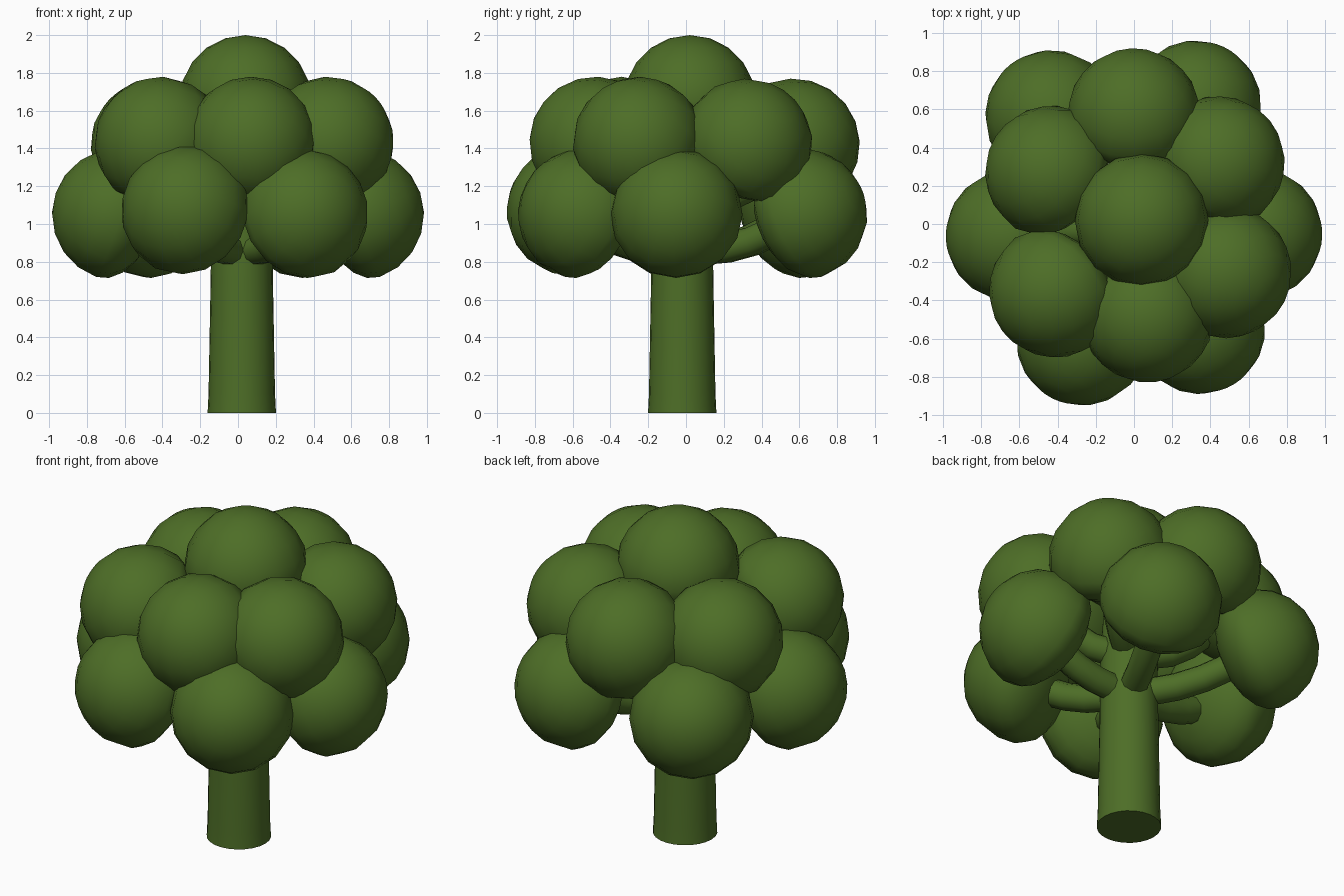
import bpy, bmesh, math
from mathutils import Vector

if "Cube" in bpy.data.objects:
    bpy.data.objects.remove(bpy.data.objects["Cube"])

green = bpy.data.materials.new("leaf green")
green.diffuse_color = (0.075, 0.155, 0.02, 1)
green.use_nodes = True
green.node_tree.nodes["Principled BSDF"].inputs["Base Color"].default_value = green.diffuse_color


def finish(bm, name, angle=60):
    mesh = bpy.data.meshes.new(name)
    bmesh.ops.recalc_face_normals(bm, faces=bm.faces)
    bm.to_mesh(mesh)
    bm.free()
    mesh.materials.append(green)
    obj = bpy.data.objects.new(name, mesh)
    bpy.context.collection.objects.link(obj)
    bpy.context.view_layer.objects.active = obj
    obj.select_set(True)
    bpy.ops.object.shade_smooth_by_angle(angle=math.radians(angle))
    obj.select_set(False)
    return obj


def tube(name, points, radii, sides):
    """Capped tube swept through the points."""
    bm = bmesh.new()
    pts = [Vector(p) for p in points]
    rings = []
    for i, p in enumerate(pts):
        d = (pts[min(i + 1, len(pts) - 1)] - pts[max(i - 1, 0)]).normalized()
        ref = Vector((1, 0, 0)) if abs(d.z) > 0.9 else Vector((0, 0, 1))
        u = d.cross(ref).normalized()
        v = d.cross(u)
        rings.append([bm.verts.new(p + radii[i] * (u * math.cos(a) + v * math.sin(a)))
                      for a in (2 * math.pi * k / sides for k in range(sides))])
    for a, b in zip(rings, rings[1:]):
        for k in range(sides):
            n = (k + 1) % sides
            bm.faces.new((a[k], a[n], b[n], b[k]))
    bm.faces.new(rings[0])
    bm.faces.new(rings[-1])
    return finish(bm, name)


def floret(name, center, axis, r=0.35):
    """Round head, flattened on its inner (stem) side."""
    bm = bmesh.new()
    bmesh.ops.create_uvsphere(bm, u_segments=16, v_segments=10, radius=r)
    for v in bm.verts:
        if v.co.z < 0:
            v.co.z *= 0.6
    rot = Vector(axis).to_track_quat('Z', 'Y').to_matrix()
    for v in bm.verts:
        v.co = rot @ v.co + Vector(center)
    finish(bm, name, 80)


# Trunk with a slight flare at the foot
tx, ty = 0.02, -0.02
tube("trunk", [(tx, ty, 0), (tx, ty, 0.1), (tx, ty, 0.7), (tx, ty, 1.1), (0.04, 0.02, 1.6)],
     [0.181, 0.176, 0.165, 0.16, 0.14], 24)

# Crown head
floret("top_floret", (0.04, 0.02, 1.65), (0, 0, 1))

# Rings of heads: (x, y, z), then outward tilt and branch height
lower = [(-0.635, -0.06, 1.05), (0.635, -0.05, 1.05), (0.32, 0.61, 1.05),
         (-0.43, 0.56, 1.05), (-0.27, -0.6, 1.07), (0.34, -0.54, 1.05)]
middle = [(0.0, 0.57, 1.42), (0.44, 0.32, 1.42), (0.475, -0.25, 1.43),
          (0.07, -0.48, 1.43), (-0.41, -0.35, 1.43), (-0.43, 0.27, 1.42)]
for label, heads, tilt, base in (("lower", lower, 0.35, 0.86), ("middle", middle, 0.8, 1.12)):
    for i, (x, y, z) in enumerate(heads):
        out = Vector((x - tx, y - ty, 0))
        dist = out.length
        out.normalize()
        floret(f"{label}_floret_{i + 1}", (x, y, z), out + Vector((0, 0, tilt)))
        # Branch leaves the trunk level, then bends up into the head
        path = []
        for t in (0.0, 0.25, 0.5, 0.75, 1.0):
            p = Vector((tx, ty, base)) + out * (0.12 + (dist - 0.12) * t)
            p.z = base + (z - base) * t ** 2
            path.append(p)
        tube(f"{label}_branch_{i + 1}", path, [0.08] * 5, 10)
